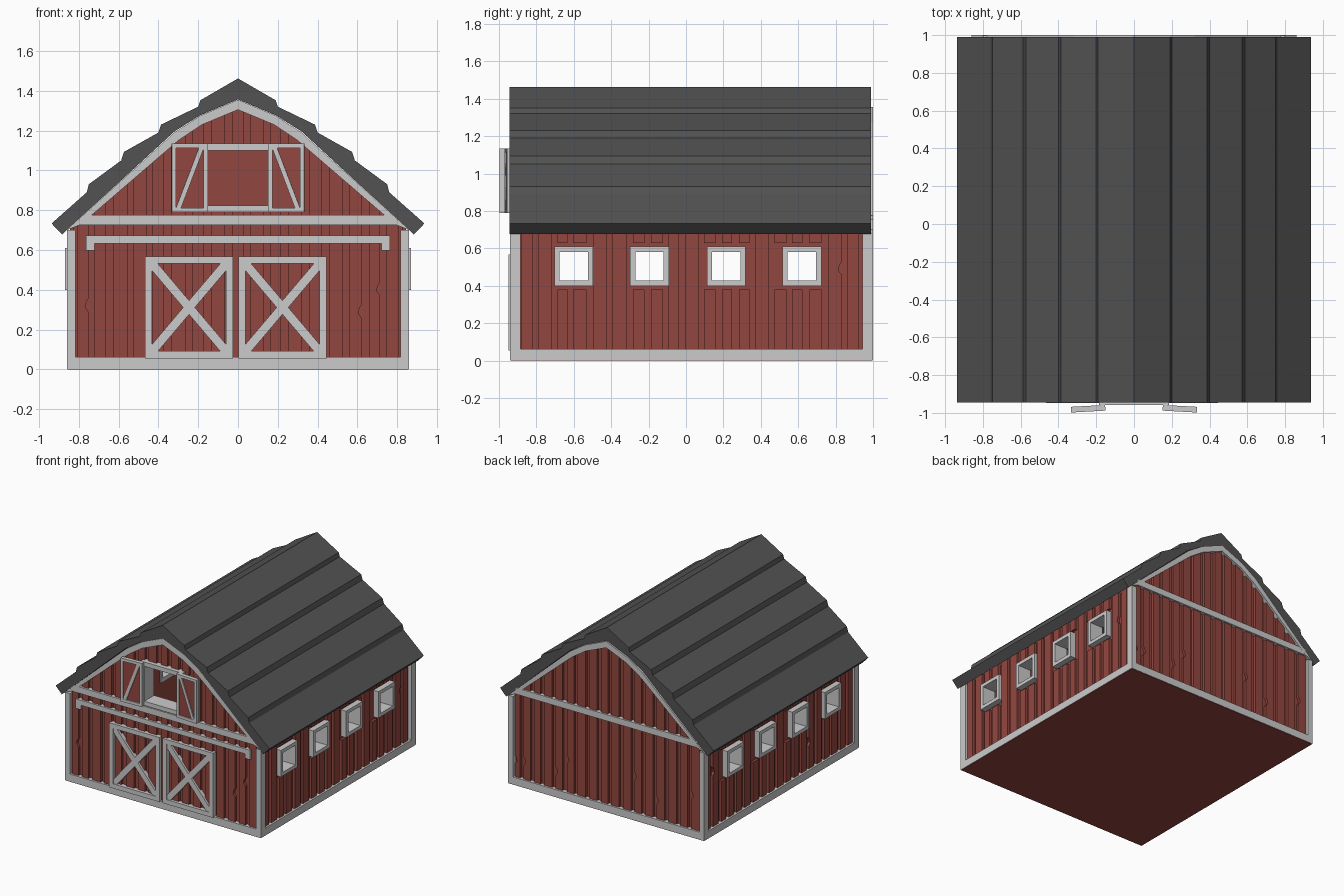
import bpy, bmesh, math, random

if "Cube" in bpy.data.objects:
    bpy.data.objects.remove(bpy.data.objects["Cube"])

random.seed(4)


def material(name, rgb):
    m = bpy.data.materials.new(name)
    m.diffuse_color = (*rgb, 1)
    m.use_nodes = True
    m.node_tree.nodes["Principled BSDF"].inputs["Base Color"].default_value = m.diffuse_color
    return m


RED = material("barn_red", (0.29, 0.062, 0.05))
DARK = material("roof_grey", (0.085, 0.085, 0.085))


def prism(bm, pts, axis, a, b):
    """Extrude a (u, z) outline along x or y from a to b."""
    def put(t):
        return [bm.verts.new((u, t, z) if axis == "y" else (t, u, z)) for u, z in pts]
    v0, v1 = put(a), put(b)
    n = len(pts)
    bm.faces.new(v0)
    bm.faces.new(v1[::-1])
    for i in range(n):
        j = (i + 1) % n
        bm.faces.new((v0[j], v0[i], v1[i], v1[j]))


def rect(u0, u1, z0, z1):
    return [(u0, z0), (u1, z0), (u1, z1), (u0, z1)]


def strip(p, q, w):
    dx, dz = q[0] - p[0], q[1] - p[1]
    k = w / 2 / math.hypot(dx, dz)
    nx, nz = -dz * k, dx * k
    return [(p[0] + nx, p[1] + nz), (q[0] + nx, q[1] + nz),
            (q[0] - nx, q[1] - nz), (p[0] - nx, p[1] - nz)]


def frame(bm, axis, a, b, u0, u1, z0, z1, w):
    for r in (rect(u0, u1, z0, z0 + w), rect(u0, u1, z1 - w, z1),
              rect(u0, u0 + w, z0 + w, z1 - w), rect(u1 - w, u1, z0 + w, z1 - w)):
        prism(bm, r, axis, a, b)


def finish(bm, name, mat=None):
    bmesh.ops.recalc_face_normals(bm, faces=bm.faces)
    me = bpy.data.meshes.new(name)
    bm.to_mesh(me)
    bm.free()
    ob = bpy.data.objects.new(name, me)
    bpy.context.collection.objects.link(ob)
    if mat:
        me.materials.append(mat)
    return ob


def mirrored(pts):
    """Right half outline ending on x = 0, completed on the left."""
    return pts + [(-x, z) for x, z in pts[-2::-1]]


OUTER = [(0.86, 0.70), (0.32, 1.19), (0.19, 1.275), (0, 1.355)]
INNER = [(0.79, 0.728), (0.30, 1.15), (0.18, 1.23), (0, 1.305)]


def gable_top(x):
    x = abs(x)
    for (x1, z1), (x0, z0) in zip(INNER, INNER[1:]):
        if x0 <= x <= x1:
            return z0 + (z1 - z0) * (x - x0) / (x1 - x0) + 0.015
    return 0.73


def boards(bm, axis, a, b, lo, hi, top, holes):
    """Raised vertical planks, split at holes, a few of them chipped."""
    u = lo
    while u < hi - 0.03:
        v = min(u + random.uniform(0.055, 0.075), hi)
        spans = [(0.05, None)]
        for h0, h1, z0, z1 in holes:
            if v > h0 and u < h1:
                spans = [(0.05, z0), (z1, None)]
        for z0, z1 in spans:
            pts = [(u, z0), (v, z0)]
            if z1 is None and random.random() < 0.2 and z0 < 0.1:
                c = random.uniform(0.15, 0.5)
                pts += [(v, c), (v - 0.018, c + 0.025), (v - 0.012, c + 0.05), (v, c + 0.07)]
            pts += [(v, z1 or top(v)), (u, z1 or top(u))]
            prism(bm, pts, axis, a, b)
        u = v + random.uniform(0.028, 0.038)


# Stepped roof
bm = bmesh.new()
top = [(0.884, 0.678), (0.937, 0.733), (0.76, 0.89), (0.75, 0.93), (0.587, 1.05),
       (0.573, 1.093), (0.40, 1.19), (0.387, 1.23), (0.20, 1.32), (0.19, 1.352), (0, 1.462)]
under = [(0.32, 1.195), (0.19, 1.277), (0, 1.357)]
prism(bm, mirrored(top) + [(-x, z) for x, z in under] + under[-2::-1], "y", -0.945, 0.99)
finish(bm, "roof", DARK)

# Floor slab
bm = bmesh.new()
prism(bm, rect(-0.857, 0.857, 0, 0.03), "y", -0.937, 0.997)
finish(bm, "floor", RED)

# Front wall with loft opening, and closed back wall
shell = [(0.83, 0.02), (0.83, 0.715), (0.32, 1.18), (0.19, 1.265), (0, 1.345)]
bm = bmesh.new()
for s in (-1, 1):
    half = shell + [(0, 1.11), (0.165, 1.11), (0.165, 0.815), (0, 0.815), (0, 0.02)]
    prism(bm, [(s * x, z) for x, z in half], "y", -0.905, -0.84)
boards(bm, "y", -0.905, -0.925, -0.81, 0.81, gable_top, [(-0.165, 0.165, 0.81, 1.115)])
finish(bm, "front_wall", RED)

bm = bmesh.new()
prism(bm, mirrored(shell), "y", 0.965, 0.90)
boards(bm, "y", 0.965, 0.985, -0.81, 0.81, gable_top, [])
finish(bm, "back_wall", RED)

# Side walls with four windows each
WINDOWS = [-0.60, -0.195, 0.215, 0.62]
for s, side in ((-1, "left"), (1, "right")):
    bm = bmesh.new()
    a, b = s * 0.825, s * 0.76
    prism(bm, rect(-0.90, 0.96, 0.02, 0.42), "x", a, b)
    prism(bm, rect(-0.90, 0.96, 0.59, 0.73), "x", a, b)
    edges = [-0.90] + [y + d for y in WINDOWS for d in (-0.09, 0.09)] + [0.96]
    for y0, y1 in zip(edges[::2], edges[1::2]):
        prism(bm, rect(y0, y1, 0.42, 0.59), "x", a, b)
    holes = [(y - 0.10, y + 0.10, 0.38, 0.63) for y in WINDOWS]
    boards(bm, "x", a, s * 0.845, -0.88, 0.94, lambda y: 0.72, holes)
    finish(bm, side + "_wall", RED)
    bm = bmesh.new()
    for y in WINDOWS:
        frame(bm, "x", s * 0.87, s * 0.755, y - 0.104, y + 0.104, 0.40, 0.61, 0.028)
    finish(bm, side + "_window_frames")

# Corner posts and base boards
bm = bmesh.new()
for s in (-1, 1):
    for y0, y1 in ((-0.94, -0.885), (0.945, 1.0)):
        prism(bm, rect(s * 0.817, s * 0.86, 0.003, 0.70), "y", y0, y1)
    prism(bm, rect(-0.885, 0.945, 0.003, 0.062), "x", s * 0.815, s * 0.86)
for a, b in ((-0.94, -0.90), (1.0, 0.96)):
    prism(bm, rect(-0.817, 0.817, 0.003, 0.062), "y", a, b)
finish(bm, "posts_and_base_trim")

# Gable trim and cross beams on both ends
for a, b, end in ((-0.942, -0.90, "front"), (1.0, 0.96, "back")):
    bm = bmesh.new()
    prism(bm, mirrored(OUTER) + [(-x, z) for x, z in INNER] + INNER[-2::-1], "y", a, b)
    prism(bm, rect(-0.80, 0.80, 0.725, 0.775), "y", a * 0.999, b)
    finish(bm, end + "_gable_trim")

# Sliding door rail with turned-down ends
bm = bmesh.new()
rail = [(0.765, 0.673), (0.765, 0.598), (0.72, 0.598), (0.72, 0.633)]
prism(bm, rail + [(-x, z) for x, z in rail[::-1]], "y", -0.94, -0.90)
finish(bm, "door_rail")

# Barn doors with cross braces
for x0, x1, side in ((-0.467, -0.025, "left"), (0.002, 0.445, "right")):
    bm = bmesh.new()
    frame(bm, "y", -0.948, -0.91, x0, x1, 0.055, 0.567, 0.036)
    i0, i1, z0, z1 = x0 + 0.03, x1 - 0.03, 0.085, 0.537
    prism(bm, strip((i0, z0), (i1, z1), 0.045), "y", -0.944, -0.91)
    prism(bm, strip((i0, z1), (i1, z0), 0.045), "y", -0.943, -0.91)
    finish(bm, side + "_door_frame")

# Loft opening frame
bm = bmesh.new()
frame(bm, "y", -0.957, -0.835, -0.185, 0.185, 0.79, 1.135, 0.034)
finish(bm, "loft_frame")

# Open loft shutters
for s, side in ((-1, "left"), (1, "right")):
    bm = bmesh.new()
    u0, u1 = sorted((0, s * 0.182))
    frame(bm, "y", -0.015, 0.015, u0, u1, 0.79, 1.135, 0.022)
    prism(bm, strip((s * 0.03, 1.12), (s * 0.15, 0.805), 0.024), "y", -0.013, 0.013)
    trim = finish(bm, side + "_shutter_frame")
    bm = bmesh.new()
    prism(bm, rect(u0 + 0.01, u1 - 0.01, 0.80, 1.125), "y", -0.005, 0.008)
    for ob in (trim, finish(bm, side + "_shutter_panel", RED)):
        ob.location = (s * 0.152, -0.973, 0)
        ob.rotation_euler.z = -s * 0.055
